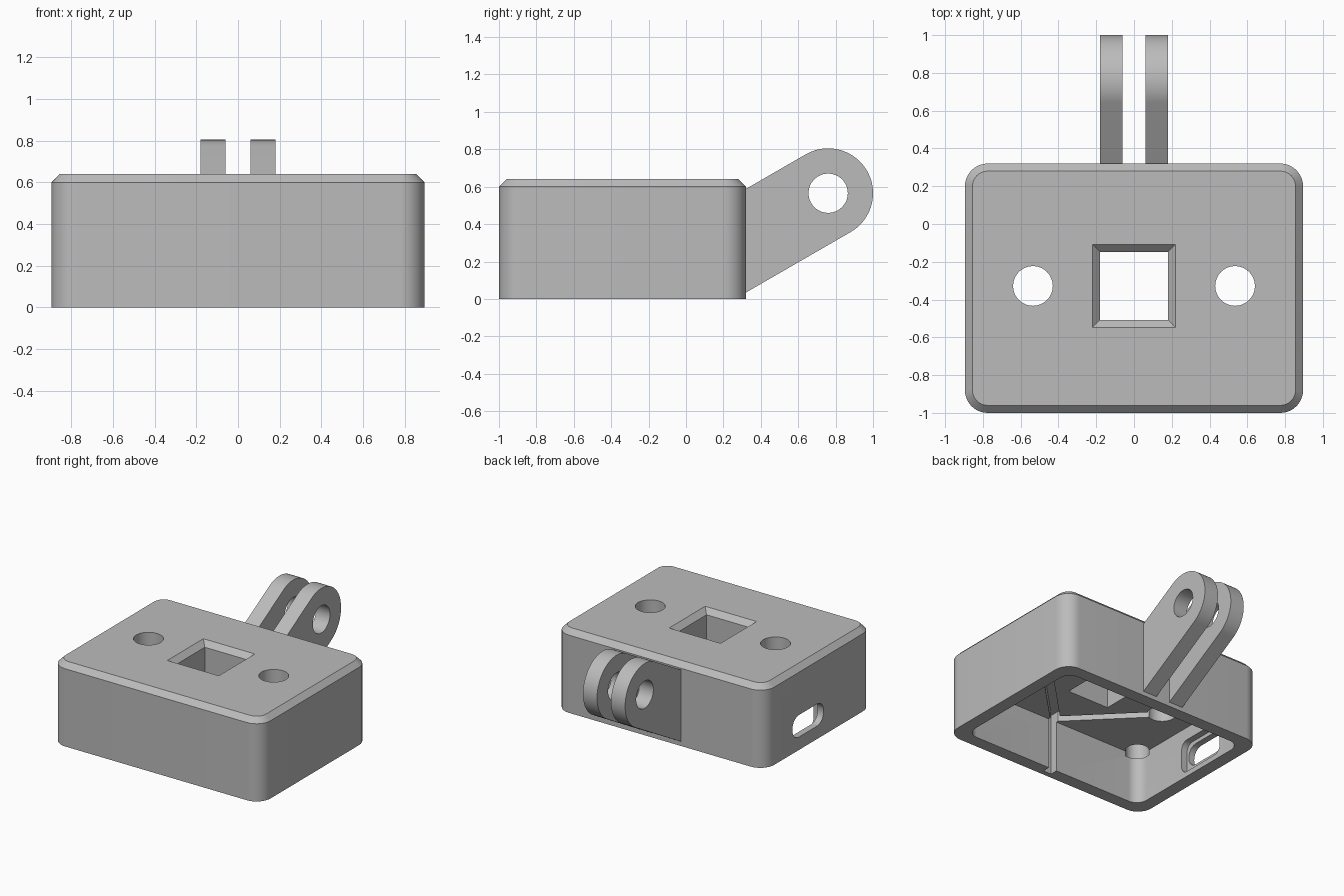
import bpy, bmesh, math
from mathutils import Vector

cube = bpy.data.objects.get("Cube")
if cube:
    bpy.data.objects.remove(cube, do_unlink=True)

grey = bpy.data.materials.new("plain grey")
grey.use_nodes = True
colour = (0.5, 0.5, 0.5, 1)
grey.diffuse_color = colour
grey.node_tree.nodes["Principled BSDF"].inputs["Base Color"].default_value = colour

CY = -0.34      # depth centre of the case
HOLE_Y = -0.328


def loft(name, rings):
    """Solid skinned through rings holding equal numbers of points."""
    bm = bmesh.new()
    loops = [[bm.verts.new(p) for p in ring] for ring in rings]
    n = len(loops[0])
    for a, b in zip(loops, loops[1:]):
        for i in range(n):
            j = (i + 1) % n
            bm.faces.new((a[i], a[j], b[j], b[i]))
    bm.faces.new(loops[0][::-1])
    bm.faces.new(loops[-1])
    bmesh.ops.recalc_face_normals(bm, faces=bm.faces[:])
    mesh = bpy.data.meshes.new(name)
    bm.to_mesh(mesh)
    bm.free()
    mesh.materials.append(grey)
    obj = bpy.data.objects.new(name, mesh)
    bpy.context.collection.objects.link(obj)
    return obj


def round_rect(w, h, r, steps=10):
    """Rounded rectangle outline with half sizes w and h."""
    pts = []
    for k, (sx, sy) in enumerate(((1, 1), (-1, 1), (-1, -1), (1, -1))):
        for i in range(steps + 1):
            a = math.pi / 2 * (k + i / steps)
            pts.append((sx * (w - r) + r * math.cos(a), sy * (h - r) + r * math.sin(a)))
    return pts


def rect(w, h):
    return [(w, h), (-w, h), (-w, -h), (w, -h)]


def circle(r, n=48):
    return [(r * math.cos(2 * math.pi * i / n), r * math.sin(2 * math.pi * i / n)) for i in range(n)]


def level(outline, x, y, z):
    return [(x + u, y + v, z) for u, v in outline]


def side(outline, x, y, z):
    return [(x, y + u, z + v) for u, v in outline]


def cut(obj, cutter):
    mod = obj.modifiers.new("cut", 'BOOLEAN')
    mod.operation = 'DIFFERENCE'
    mod.solver = 'EXACT'
    mod.object = cutter
    bpy.context.view_layer.objects.active = obj
    bpy.ops.object.modifier_apply(modifier=mod.name)
    bpy.data.objects.remove(cutter, do_unlink=True)


def smooth(obj):
    bpy.ops.object.select_all(action='DESELECT')
    obj.select_set(True)
    bpy.context.view_layer.objects.active = obj
    bpy.ops.object.shade_smooth_by_angle(angle=math.radians(30))


# Case: rounded block with a chamfered top rim, hollow underneath
W, D, TOP, WALL, CEIL = 0.895, 0.66, 0.64, 0.1, 0.4
case = loft("case", [
    level(round_rect(W, D, 0.12), 0, CY, 0),
    level(round_rect(W, D, 0.12), 0, CY, TOP - 0.04),
    level(round_rect(W - 0.04, D - 0.04, 0.08), 0, CY, TOP)])
cavity = round_rect(W - WALL, D - WALL, 0.09)
cut(case, loft("cavity", [level(cavity, 0, CY, -0.1), level(cavity, 0, CY, CEIL)]))

# Square window with a bevelled lip
cut(case, loft("window", [
    level(rect(0.18, 0.18), 0, HOLE_Y, 0.3),
    level(rect(0.18, 0.18), 0, HOLE_Y, TOP - 0.04),
    level(rect(0.22, 0.22), 0, HOLE_Y, TOP),
    level(rect(0.22, 0.22), 0, HOLE_Y, TOP + 0.1)]))

for s in (-1, 1):
    # Round through hole
    cut(case, loft("round_hole", [level(circle(0.105), s * 0.535, HOLE_Y, z) for z in (0.3, 0.8)]))

    # Diagonal wire channel in the ceiling
    a, b = Vector((0, -0.87)), Vector((s * 0.5, HOLE_Y - 0.04))
    off = (b - a).normalized().orthogonal() * 0.035
    strip = [a + off, b + off, b - off, a - off]
    cut(case, loft("wire_channel", [level(strip, 0, 0, z) for z in (0.35, CEIL + 0.08)]))

    # Blind corner sockets
    for t in (-1, 1):
        cut(case, loft("socket", [level(circle(0.085, 32), s * 0.735, CY + t * 0.5, z)
                                  for z in (0.36, CEIL + 0.1)]))

# Upright wire groove inside the front wall
cut(case, loft("wire_groove", [level(rect(0.035, 0.06), 0, CY - D + WALL, z) for z in (-0.1, CEIL + 0.08)]))

# Cable slot in the side wall, with a wider pocket behind it
slot = round_rect(0.19, 0.085, 0.08)
cut(case, loft("cable_slot", [side(slot, x, -0.21, 0.185) for x in (-1.0, -0.7)]))
pocket = round_rect(0.21, 0.13, 0.06)
cut(case, loft("slot_pocket", [side(pocket, x, -0.21, 0.17) for x in (-0.845, -0.7)]))
smooth(case)

# Mounting lugs: slanted arms with a round eye
EYE_Y, EYE_Z, R = 0.76, 0.565, 0.24
arc = [math.radians(-60 + 180 * i / 40) for i in range(41)]
arm = [(EYE_Y + R * math.cos(a), EYE_Z + R * math.sin(a)) for a in arc]
slope = math.tan(math.radians(30))
root = 0.29
for y, z in (arm[-1], arm[0]):
    arm.append((root, z - (y - root) * slope))
for label, x in (("right_lug", -0.12), ("left_lug", 0.12)):
    lug = loft(label, [side(arm, x + d, 0, 0) for d in (-0.06, 0.06)])
    cut(lug, loft("eye", [side(circle(0.105), x + d, EYE_Y, EYE_Z) for d in (-0.1, 0.1)]))
    smooth(lug)
